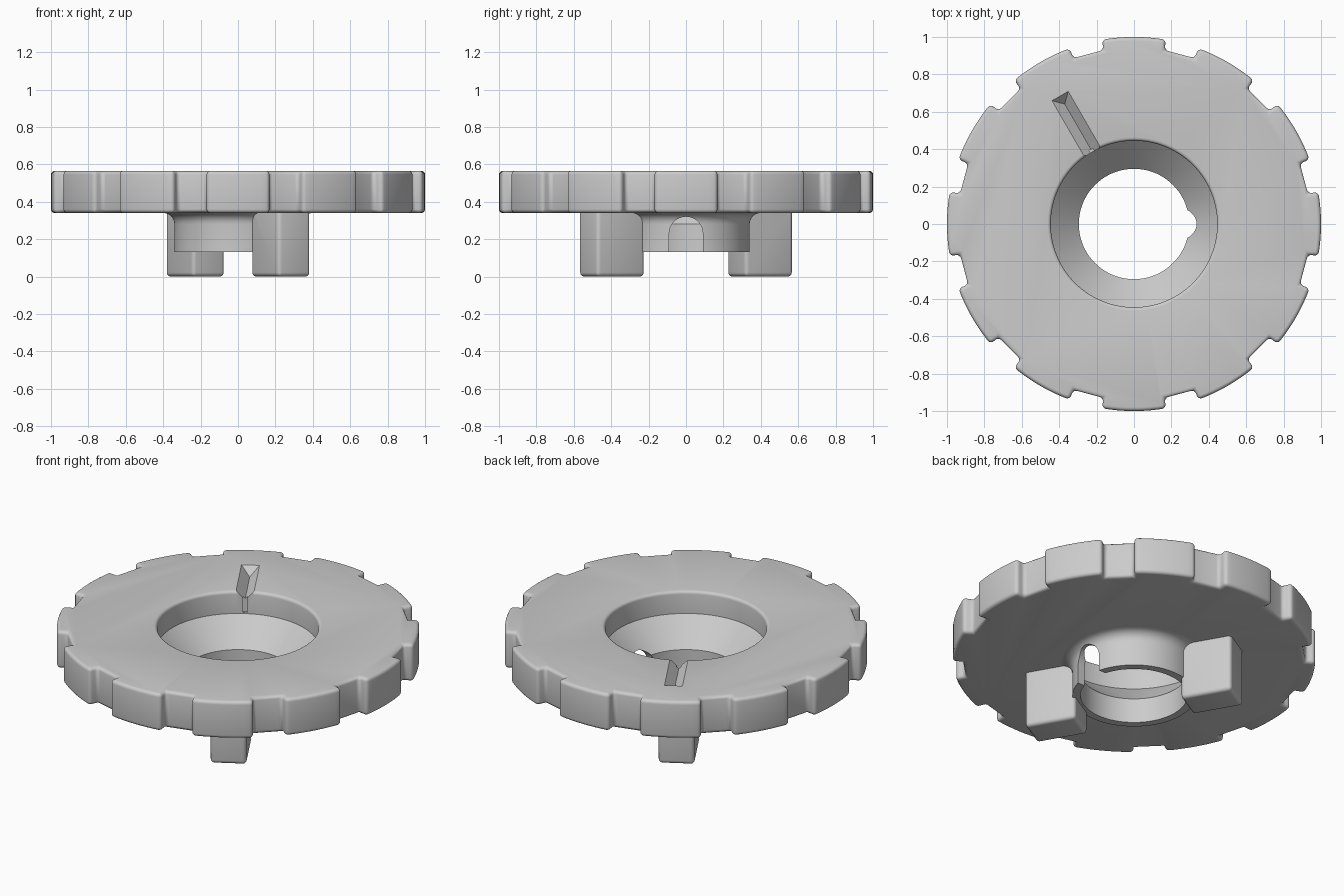
import bpy, bmesh
from math import sin, cos, pi, radians
from mathutils import Matrix

if "Cube" in bpy.data.objects:
    bpy.data.objects.remove(bpy.data.objects["Cube"])

grey = bpy.data.materials.new("plain_grey")
grey.use_nodes = True
grey.diffuse_color = (0.6, 0.6, 0.6, 1)
grey.node_tree.nodes["Principled BSDF"].inputs["Base Color"].default_value = (0.6, 0.6, 0.6, 1)

BOTTOM, TOP = 0.34, 0.565
BORE, RECESS = 0.295, 0.445


def make(name, bm):
    bmesh.ops.recalc_face_normals(bm, faces=bm.faces[:])
    me = bpy.data.meshes.new(name)
    bm.to_mesh(me)
    bm.free()
    me.materials.append(grey)
    ob = bpy.data.objects.new(name, me)
    bpy.context.collection.objects.link(ob)
    return ob


def prism(name, outline, vector, matrix=Matrix()):
    """Extrude a closed outline of 3D points along a vector."""
    bm = bmesh.new()
    face = bm.faces.new([bm.verts.new(p) for p in outline])
    new = bmesh.ops.extrude_face_region(bm, geom=[face])["geom"]
    bmesh.ops.translate(bm, vec=vector, verts=[v for v in new if isinstance(v, bmesh.types.BMVert)])
    bm.transform(matrix)
    return make(name, bm)


def lathe(name, profile, steps=128):
    """Spin a closed (radius, height) profile around z."""
    bm = bmesh.new()
    rings = [[bm.verts.new((r * cos(2 * pi * i / steps), r * sin(2 * pi * i / steps), z))
              for r, z in profile] for i in range(steps)]
    n = len(profile)
    for i in range(steps):
        a, b = rings[i], rings[(i + 1) % steps]
        for j in range(n):
            k = (j + 1) % n
            bm.faces.new((a[j], b[j], b[k], a[k]))
    bmesh.ops.remove_doubles(bm, verts=bm.verts[:], dist=1e-5)
    bmesh.ops.dissolve_degenerate(bm, edges=bm.edges[:], dist=1e-6)
    return make(name, bm)


def finish(ob, bevel=0, cutters=()):
    """Round the edges, carve the cutters out, then smooth the curved faces."""
    if bevel:
        mod = ob.modifiers.new("rounding", "BEVEL")
        mod.width, mod.segments = bevel, 4
        mod.limit_method, mod.angle_limit = "ANGLE", radians(30)
    for c in cutters:
        mod = ob.modifiers.new("cut", "BOOLEAN")
        mod.operation, mod.solver, mod.object = "DIFFERENCE", "EXACT", c
    bpy.ops.object.select_all(action="DESELECT")
    bpy.context.view_layer.objects.active = ob
    ob.select_set(True)
    for mod in list(ob.modifiers):
        bpy.ops.object.modifier_apply(modifier=mod.name)
    bpy.ops.object.shade_smooth_by_angle(angle=radians(32))


# Cutter: bore, conical seat, straight recess and rounded lip
lip = [(RECESS + 0.018 * (1 - cos(a)), TOP - 0.018 + 0.018 * sin(a))
       for a in (0, pi / 8, pi / 4, 3 * pi / 8, pi / 2)]
bore = lathe("bore_cutter", [(0, -0.2), (BORE, -0.2), (BORE, 0.28), (RECESS, 0.43)]
             + lip + [(RECESS + 0.018, 0.8), (0, 0.8)])

# Cutter: V-shaped pointer groove with a sloping outer end
toward_pointer = Matrix.Rotation(radians(120), 4, "Z")
bm = bmesh.new()
depth, half, over = 0.05, 0.05, 2
inner, outer = [], []
for y, up in ((0, -depth), (half * over, depth * (over - 1)), (-half * over, depth * (over - 1))):
    inner.append(bm.verts.new((0.38, y, TOP + up)))
    outer.append(bm.verts.new((0.79 + up, y, TOP + up)))
bm.faces.new(inner)
bm.faces.new(outer)
for i in range(3):
    j = (i + 1) % 3
    bm.faces.new((inner[i], inner[j], outer[j], outer[i]))
bm.transform(toward_pointer)
groove = make("groove_cutter", bm)

# Cutter: small upright slit below the groove
slit = prism("slit_cutter", [(0.4, -0.012, 0.435), (0.46, -0.012, 0.435),
                             (0.46, 0.012, 0.435), (0.4, 0.012, 0.435)],
             (0, 0, 0.1), toward_pointer)

# Cutter: round-topped window in the +x side of the hub
arch = [(0.15, -0.09, 0), (0.15, 0.09, 0)]
arch += [(0.15, 0.09 * cos(pi * i / 24), 0.23 + 0.09 * sin(pi * i / 24)) for i in range(25)]
window = prism("window_cutter", arch, (0.4, 0, 0))

# Wheel with twelve grips
rim = []
for tooth in range(12):
    base = 30 * tooth
    spots = [(-10, 0.944)] + [(-9.8 + 19.6 * i / 8, 1) for i in range(9)] + [(10, 0.944)]
    rim += [(r * cos(radians(base + a)), r * sin(radians(base + a)), BOTTOM) for a, r in spots]
wheel = prism("grip_wheel", rim, (0, 0, TOP - BOTTOM))
finish(wheel, 0.02, (bore, groove, slit))

# Hub collar flaring into the wheel
flare = [(0.40 - 0.06 * cos(a), 0.28 + 0.06 * sin(a)) for a in [pi / 2 * i / 6 for i in range(7)]]
hub = lathe("hub_collar", [(BORE, 0.13), (0.34, 0.13)] + flare + [(0.355, BOTTOM), (BORE, 0.28)])
finish(hub, 0, (window,))

# Two locking feet on opposite sides
for name, angle in (("front_foot", -60), ("back_foot", 120)):
    foot = prism(name, [(0.31, -0.1, 0), (0.605, -0.1, 0), (0.605, 0.1, 0), (0.31, 0.1, 0)],
                 (0, 0, 0.37), Matrix.Rotation(radians(angle), 4, "Z"))
    finish(foot, 0.022, (bore,))

for cutter in (bore, groove, slit, window):
    bpy.data.objects.remove(cutter)
